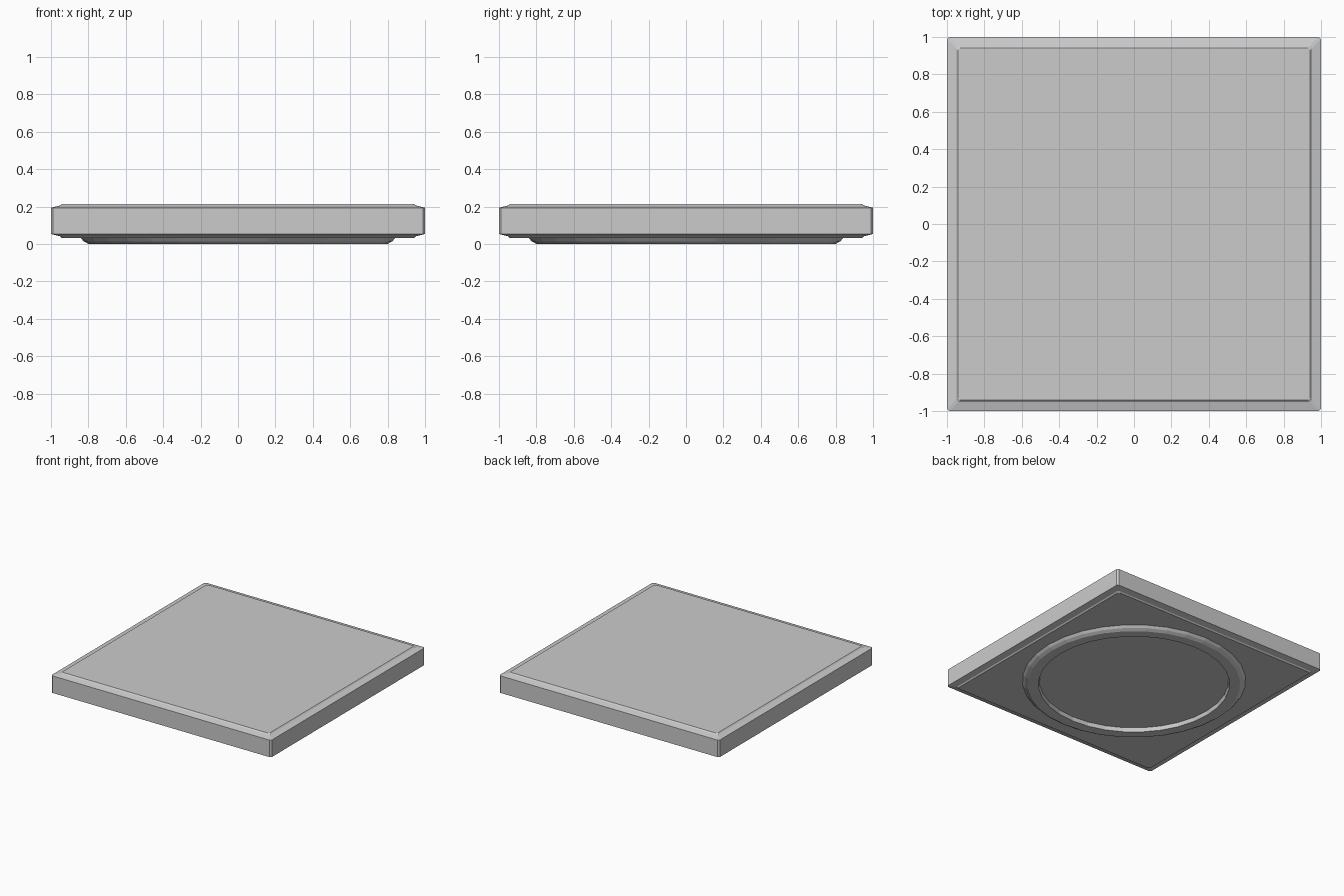
import bpy, bmesh, math

cube = bpy.data.objects.get("Cube")
if cube:
    bpy.data.objects.remove(cube, do_unlink=True)

grey = bpy.data.materials.new("plain_grey")
grey.use_nodes = True
colour = (0.6, 0.6, 0.6, 1)
grey.diffuse_color = colour
grey.node_tree.nodes["Principled BSDF"].inputs["Base Color"].default_value = colour


def square(half, z, chamfer=0.012):
    """Square outline with slightly clipped corners."""
    c = half - chamfer
    corner = [(half, c), (c, half)]
    points = []
    for quarter in range(4):
        for x, y in corner:
            points.append((x, y, z))
        corner = [(-y, x) for x, y in corner]
    return points


def circle(radius, z, sides=32):
    steps = [2 * math.pi * i / sides for i in range(sides)]
    return [(radius * math.cos(a), radius * math.sin(a), z) for a in steps]


def loft(name, outlines, closed):
    """Skin stacked outlines; cap the ends, or join last to first when closed."""
    bm = bmesh.new()
    rings = [[bm.verts.new(p) for p in outline] for outline in outlines]
    pairs = list(zip(rings, rings[1:]))
    if closed:
        pairs.append((rings[-1], rings[0]))
    else:
        bm.faces.new(rings[0])
        bm.faces.new(rings[-1])
    for low, high in pairs:
        for i in range(len(low)):
            j = (i + 1) % len(low)
            bm.faces.new((low[i], low[j], high[j], high[i]))
    bmesh.ops.recalc_face_normals(bm, faces=bm.faces)
    mesh = bpy.data.meshes.new(name)
    bm.to_mesh(mesh)
    bm.free()
    mesh.materials.append(grey)
    obj = bpy.data.objects.new(name, mesh)
    bpy.context.collection.objects.link(obj)
    return obj


# Slab: sloped rim and a small raised panel, mirrored top to bottom
middle = 0.123
half_profile = [(1.0, 0.070), (0.952, 0.082), (0.942, 0.091)]
profile = [(h, middle - dz) for h, dz in reversed(half_profile)]
profile += [(h, middle + dz) for h, dz in half_profile]
loft("slab", [square(h, z) for h, z in profile], closed=False)

# Round foot ring with a sloped outer edge and a steep inner wall
ring_profile = [(0.845, 0.036), (0.825, 0.014), (0.80, 0.0),
                (0.72, 0.0), (0.712, 0.036)]
loft("foot_ring", [circle(r, z) for r, z in ring_profile], closed=True)
